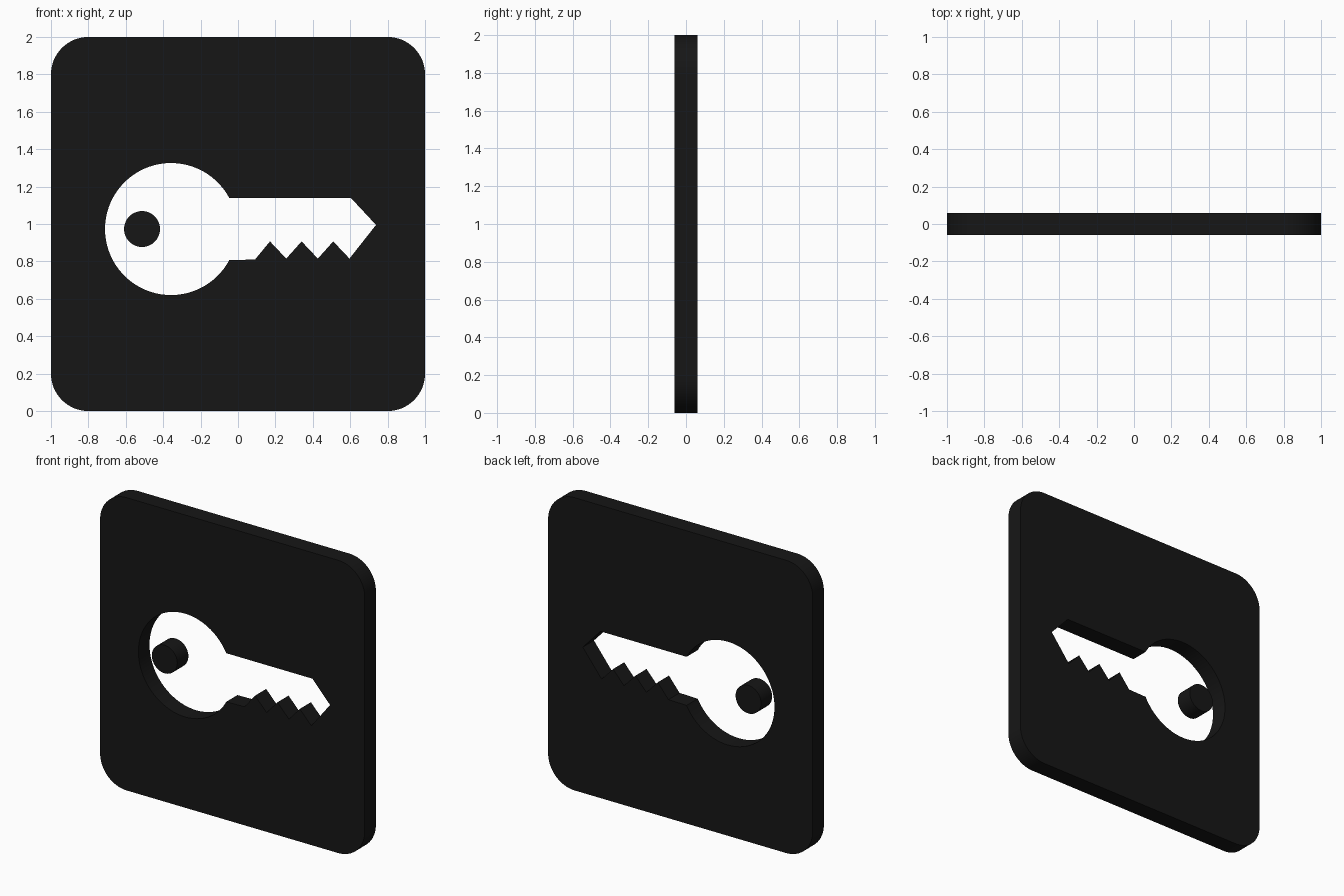
import bpy, bmesh
from math import radians, sin, cos, asin, degrees

if "Cube" in bpy.data.objects:
    bpy.data.objects.remove(bpy.data.objects["Cube"])

HALF = 0.06  # half of the plate thickness

black = bpy.data.materials.new("black")
black.diffuse_color = (0.008, 0.008, 0.008, 1)
black.use_nodes = True
black.node_tree.nodes["Principled BSDF"].inputs["Base Color"].default_value = black.diffuse_color


def arc(cx, cz, r, a0, a1, n):
    """n + 1 points along an arc, angles in degrees."""
    return [(cx + r * cos(radians(a0 + (a1 - a0) * i / n)),
             cz + r * sin(radians(a0 + (a1 - a0) * i / n))) for i in range(n + 1)]


def slab(name, *loops):
    """Fill closed x-z outlines (inner ones become holes) and extrude along y."""
    bm = bmesh.new()
    for pts in loops:
        vs = [bm.verts.new((x, -HALF, z)) for x, z in pts]
        for i, v in enumerate(vs):
            bm.edges.new((v, vs[(i + 1) % len(vs)]))
    bmesh.ops.triangle_fill(bm, edges=bm.edges[:], use_beauty=True, normal=(0, -1, 0))
    ext = bmesh.ops.extrude_face_region(bm, geom=bm.faces[:], use_keep_orig=True)
    moved = [g for g in ext["geom"] if isinstance(g, bmesh.types.BMVert)]
    bmesh.ops.translate(bm, verts=moved, vec=(0, 2 * HALF, 0))
    bmesh.ops.recalc_face_normals(bm, faces=bm.faces[:])
    me = bpy.data.meshes.new(name)
    bm.to_mesh(me)
    bm.free()
    me.materials.append(black)
    ob = bpy.data.objects.new(name, me)
    bpy.context.collection.objects.link(ob)
    bpy.context.view_layer.objects.active = ob
    ob.select_set(True)
    bpy.ops.object.shade_smooth_by_angle(angle=radians(30))
    ob.select_set(False)
    return ob


# rounded square outline
outline = []
for k, (cx, cz) in enumerate([(0.8, 1.8), (-0.8, 1.8), (-0.8, 0.2), (0.8, 0.2)]):
    outline += arc(cx, cz, 0.2, 90 * k, 90 * k + 90, 16)

# key-shaped opening: round bow, toothed blade, pointed tip
BX, BZ, BR = -0.358, 0.973, 0.353
a = degrees(asin(0.166 / BR))
key = arc(BX, BZ, BR, a, 360 - a, 64)
key += [(0.091, 0.81)]
for i in range(3):
    x = 0.171 + i * 0.169
    key += [(x, 0.907), (x + 0.087, 0.815)]
key += [(0.738, 0.995), (0.604, 1.139)]

slab("plate", outline, key)

# loose disc that forms the hole of the key's bow
slab("bow_disc", arc(-0.513, 0.973, 0.096, 0, 360, 48)[:-1])
